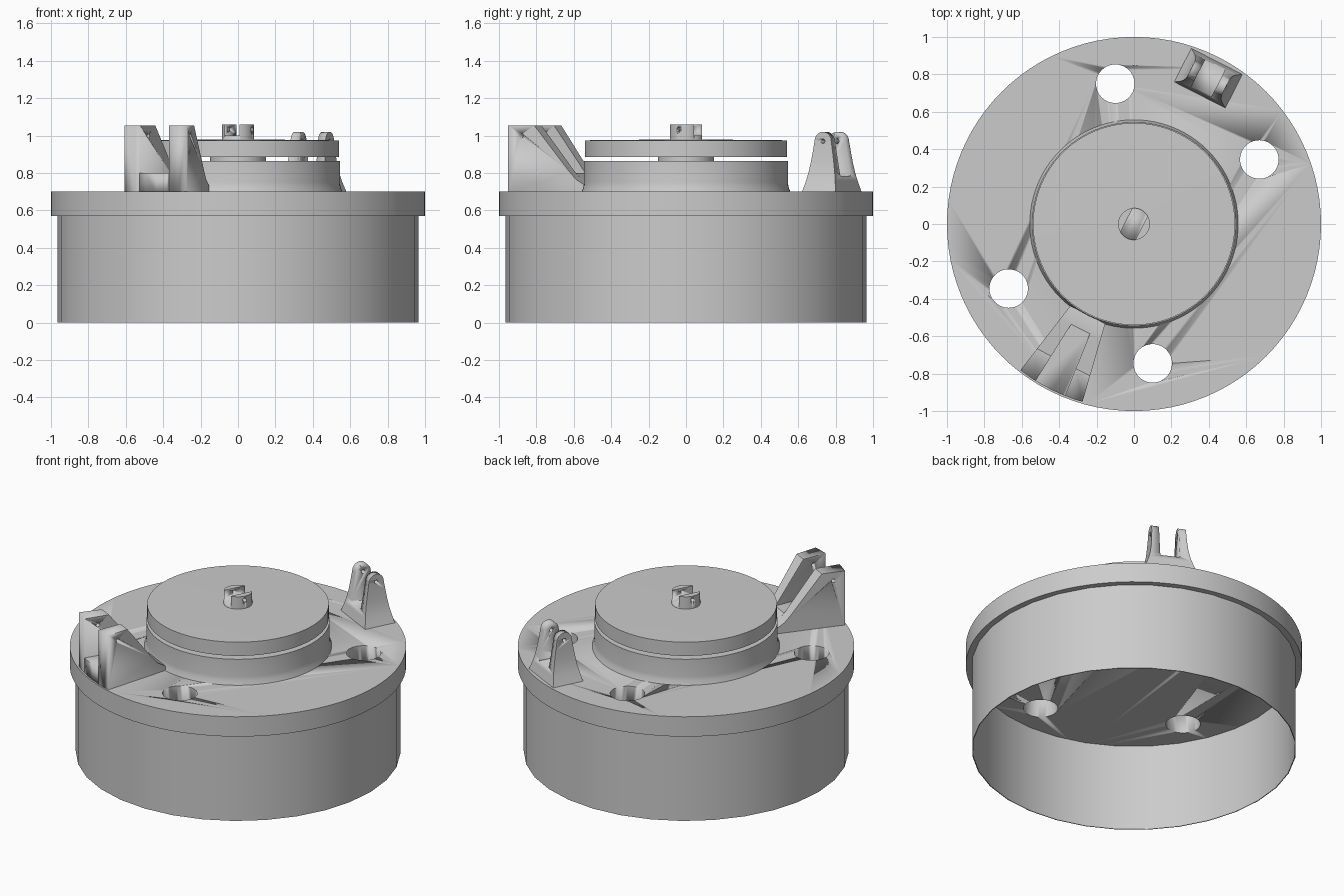
import bpy, bmesh
from math import sin, cos, pi, radians

if "Cube" in bpy.data.objects:
    bpy.data.objects.remove(bpy.data.objects["Cube"])

AXIS = radians(63)          # direction shared by slot, clevis and bracket


def make(name, verts, faces, rot=0.0, smooth=True):
    bm = bmesh.new()
    vs = [bm.verts.new(v) for v in verts]
    for f in faces:
        bm.faces.new([vs[i] for i in f])
    bmesh.ops.recalc_face_normals(bm, faces=bm.faces)
    me = bpy.data.meshes.new(name)
    bm.to_mesh(me)
    bm.free()
    ob = bpy.data.objects.new(name, me)
    bpy.context.collection.objects.link(ob)
    ob.rotation_euler.z = rot
    if smooth:
        activate(ob)
        bpy.ops.object.shade_smooth_by_angle(angle=radians(30))
    return ob


def activate(ob):
    bpy.ops.object.select_all(action='DESELECT')
    bpy.context.view_layer.objects.active = ob
    ob.select_set(True)


def loft(name, rings, rot=0.0, closed=False):
    n, m = len(rings[0]), len(rings)
    verts = [v for r in rings for v in r]
    faces = [(i * n + j, i * n + (j + 1) % n,
              (i + 1) % m * n + (j + 1) % n, (i + 1) % m * n + j)
             for i in range(m if closed else m - 1) for j in range(n)]
    if not closed:
        faces += [tuple(range(n)), tuple(range((m - 1) * n, m * n))]
    return make(name, verts, faces, rot)


def lathe(name, profile, n=96, closed=False):
    return loft(name, [[(r * cos(2 * pi * k / n), r * sin(2 * pi * k / n), z)
                        for k in range(n)] for r, z in profile], 0, closed)


def box(x0, x1, y0, y1, z0, z1, rot):
    ring = lambda z: [(x0, y0, z), (x1, y0, z), (x1, y1, z), (x0, y1, z)]
    return loft("cutter", [ring(z0), ring(z1)], rot)


def rod(u, z, r, half, rot):
    """Pin-hole cutter running across the local v direction."""
    ring = lambda v: [(u + r * cos(k * pi / 8), v, z + r * sin(k * pi / 8)) for k in range(16)]
    return loft("cutter", [ring(-half), ring(half)], rot)


def cut(ob, cutter, op='DIFFERENCE'):
    cutter.hide_render = True
    activate(ob)
    mod = ob.modifiers.new("cut", 'BOOLEAN')
    mod.operation, mod.object, mod.solver = op, cutter, 'EXACT'
    bpy.context.view_layer.update()
    bpy.ops.object.modifier_apply(modifier=mod.name)
    bpy.data.objects.remove(cutter)


# Open-bottomed drum wall and flange plate with four through holes
lathe("drum_wall", [(.965, 0), (.965, .58), (.96, .58), (.96, 0)], 32, True)
flange = lathe("flange_plate", [(1, .57), (1, .70)])
for x, y in ((-.10, .75), (.67, .345), (-.67, -.345), (.10, -.745)):
    hole = lathe("cutter", [(.103, .4), (.103, .9)], 40)
    hole.location = (x, y, 0)
    cut(flange, hole)

# Raised hub, neck and lid disc
lathe("hub", [(.56, .69), (.556, .705), (.548, .725), (.545, .75), (.545, .865)])
lathe("neck", [(.15, .85), (.15, .90)], 48)
lathe("lid_disc", [(.54, .885), (.54, .975), (.05, .98)])

# Slotted knob on the lid
knob = lathe("slotted_knob", [(.085, .97), (.085, 1.06)], 48)
cut(knob, box(-.2, .2, -.045, .045, 1.0, 1.2, AXIS))
cut(knob, rod(0, 1.035, .012, .2, AXIS))


# Large bracket: two converging cheeks with a low web between them
def v_out(u):
    return .107 + (u - .555) * .19


def v_in(u):
    return .049 + (u - .555) * .09


def slab(name, profile, va, vb):
    rings = [[(u, va(u), z) for u, z in profile], [(u, vb(u), z) for u, z in profile]]
    ob = loft(name, rings, AXIS + pi)
    cut(ob, lathe("cutter", [(.99, .5), (.99, 1.3)], 96), 'INTERSECT')
    return ob


cheek = [(1.05, .69), (1.05, 1.055), (.83, 1.055), (.64, .81), (.60, .765), (.545, .73), (.545, .69)]
web = [(1.05, .69), (1.05, .80), (.63, .80), (.60, .765), (.545, .73), (.545, .69)]
for s, side in ((-1, "left"), (1, "right")):
    ob = slab("bracket_cheek_" + side, cheek, lambda u: s * v_in(u), lambda u: s * v_out(u))
    cut(ob, rod(.90, 1.0, .012, .4, AXIS + pi))
slab("bracket_web", web, lambda u: -v_in(u), v_in)

# Small clevis: flared block with rounded top, slotted into two ears
C = .875
rows = [(.69, .103, .157), (.72, .096, .146), (.76, .087, .132), (.80, .079, .121),
        (.85, .070, .113), (.91, .060, .108)]
rows += [(.97 + .05 * sin(a), .05 * cos(a), .105)
         for a in [k * pi / 16 for k in range(8)] + [pi / 2 - .04]]
clevis = loft("small_clevis", [[(C - u, -v, z), (C + u, -v, z), (C + u, v, z), (C - u, v, z)]
                               for z, u, v in rows], AXIS)
cut(clevis, box(.5, 1.2, -.06, .06, .785, 1.3, AXIS))
cut(clevis, rod(C, .97, .012, .4, AXIS))
